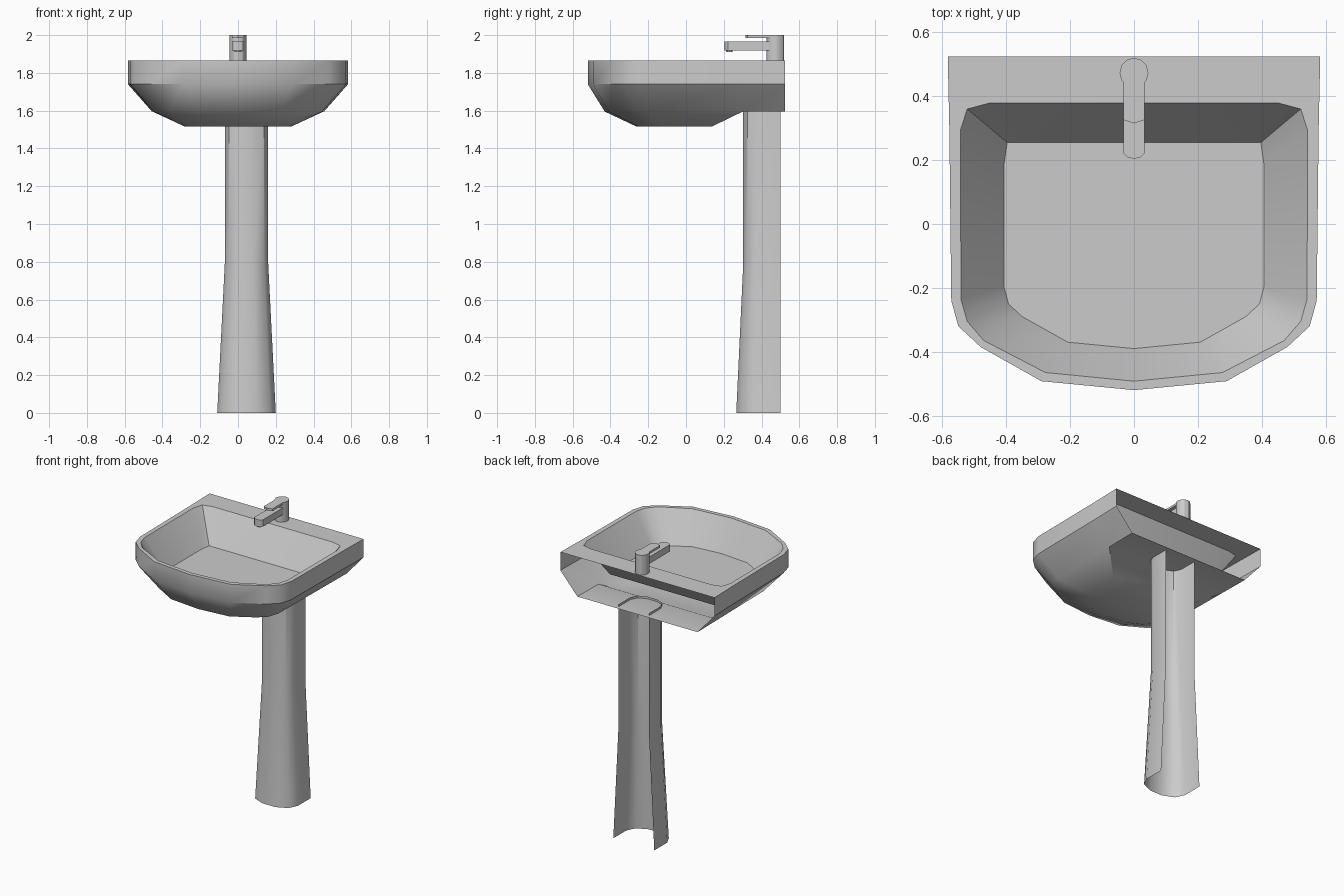
import bpy, bmesh, math

cube = bpy.data.objects.get("Cube")
if cube:
    bpy.data.objects.remove(cube, do_unlink=True)

ceramic = bpy.data.materials.new("light_grey_ceramic")
ceramic.use_nodes = True
GREY = (0.6, 0.6, 0.6, 1)
ceramic.diffuse_color = GREY
ceramic.node_tree.nodes["Principled BSDF"].inputs["Base Color"].default_value = GREY


def ring(half, z, cx=0.0):
    """Mirror a front-to-back half outline into a full counterclockwise one."""
    left = [(-x, y) for x, y in reversed(half) if x > 0]
    return [(cx + x, y, z) for x, y in left + half]


def face(bm, points):
    return bm.faces.new([bm.verts.new(p) for p in points])


def skin(bm, lower, upper, closed=False):
    n = min(len(lower), len(upper))
    for i in range(n if closed else n - 1):
        j = (i + 1) % n
        face(bm, (lower[i], lower[j], upper[j], upper[i]))


def finish(bm, name, angle=30):
    bmesh.ops.remove_doubles(bm, verts=bm.verts, dist=0.0005)
    mesh = bpy.data.meshes.new(name)
    bm.to_mesh(mesh)
    bm.free()
    obj = bpy.data.objects.new(name, mesh)
    bpy.context.collection.objects.link(obj)
    mesh.materials.append(ceramic)
    bpy.ops.object.select_all(action='DESELECT')
    obj.select_set(True)
    bpy.context.view_layer.objects.active = obj
    bpy.ops.object.shade_smooth_by_angle(angle=math.radians(angle))
    return obj


def prism(name, outline, z0, z1):
    bm = bmesh.new()
    low = [(x, y, z0) for x, y in outline]
    high = [(x, y, z1) for x, y in outline]
    skin(bm, low, high, closed=True)
    face(bm, high)
    face(bm, low[::-1])
    return finish(bm, name)


# Basin outlines, front centre round to the back
RIM_Z, SKIRT_Z, BELLY_Z, BOTTOM_Z, FLOOR_Z = 1.865, 1.74, 1.595, 1.515, 1.66
outer = [(0, -.52), (.29, -.492), (.48, -.385), (.55, -.32), (.572, -.24),
         (.578, .295), (.583, .525)]
belly = [(0, -.43), (.22, -.408), (.365, -.325), (.42, -.275), (.445, -.2),
         (.452, .3), (.455, .525)]
bottom = [(0, -.26), (.14, -.248), (.23, -.2), (.265, -.165), (.28, -.12),
          (.28, .135)]
inner = [(0, -.492), (.277, -.465), (.47, -.365), (.522, -.305), (.542, -.235),
         (.543, .295), (.522, .36), (.455, .378)]
floor = [(0, -.39), (.207, -.37), (.35, -.29), (.393, -.25), (.407, -.195),
         (.407, .185), (.397, .255), (.28, .255)]

# Outer shell, open at the back
bm = bmesh.new()
low, mid = ring(bottom, BOTTOM_Z), ring(belly[:-1], BELLY_Z)
full = ring(belly, BELLY_Z)
skirt = ring(outer, SKIRT_Z)
face(bm, low[::-1])
skin(bm, low, mid)
skin(bm, full, skirt)
skin(bm, skirt, ring(outer, RIM_Z))
face(bm, (low[-1], low[0], mid[0], mid[-1]))
face(bm, (mid[-1], mid[0], full[0], full[-1]))
finish(bm, "basin_outer_shell", 35)

# Flat deck and recessed bowl
bm = bmesh.new()
deck = ring(outer + [(.455, .525)], RIM_Z)
lip, base = ring(inner, RIM_Z), ring(floor, FLOOR_Z)
skin(bm, deck, lip, closed=True)
skin(bm, lip, base, closed=True)
face(bm, base)
finish(bm, "basin_deck_and_bowl")

# Hollow pedestal, open at the back and flared at the foot
foot = [(.05, .266), (.125, .3), (.155, .36), (.155, .5)]
neck = [(.04, .303), (.092, .325), (.115, .372), (.115, .5)]
bm = bmesh.new()
rings = [ring(foot, 0, .045), ring(neck, .79, .045), ring(neck, 1.61, .045)]
for a, b in zip(rings, rings[1:]):
    skin(bm, a, b)
finish(bm, "pedestal", 40)

# Tap: column, spout, outlet and lever
column = [(.045 * math.sin(a), .473 - .047 * math.cos(a))
          for a in (math.tau * i / 12 for i in range(12))]
prism("tap_column", column, RIM_Z, 2.0)
spout = [(-.033, .46), (-.033, .222), (-.02, .209), (0, .204),
         (.02, .209), (.033, .222), (.033, .46)]
prism("tap_spout", spout, 1.918, 1.965)
outlet = [(.018 * math.cos(a), .23 + .018 * math.sin(a))
          for a in (math.tau * i / 10 for i in range(10))]
prism("tap_outlet", outlet, 1.91, 1.92)
lever = [(-.033, .46), (-.033, .326), (0, .315), (.033, .326), (.033, .46)]
prism("tap_lever", lever, 1.985, 2.0)
